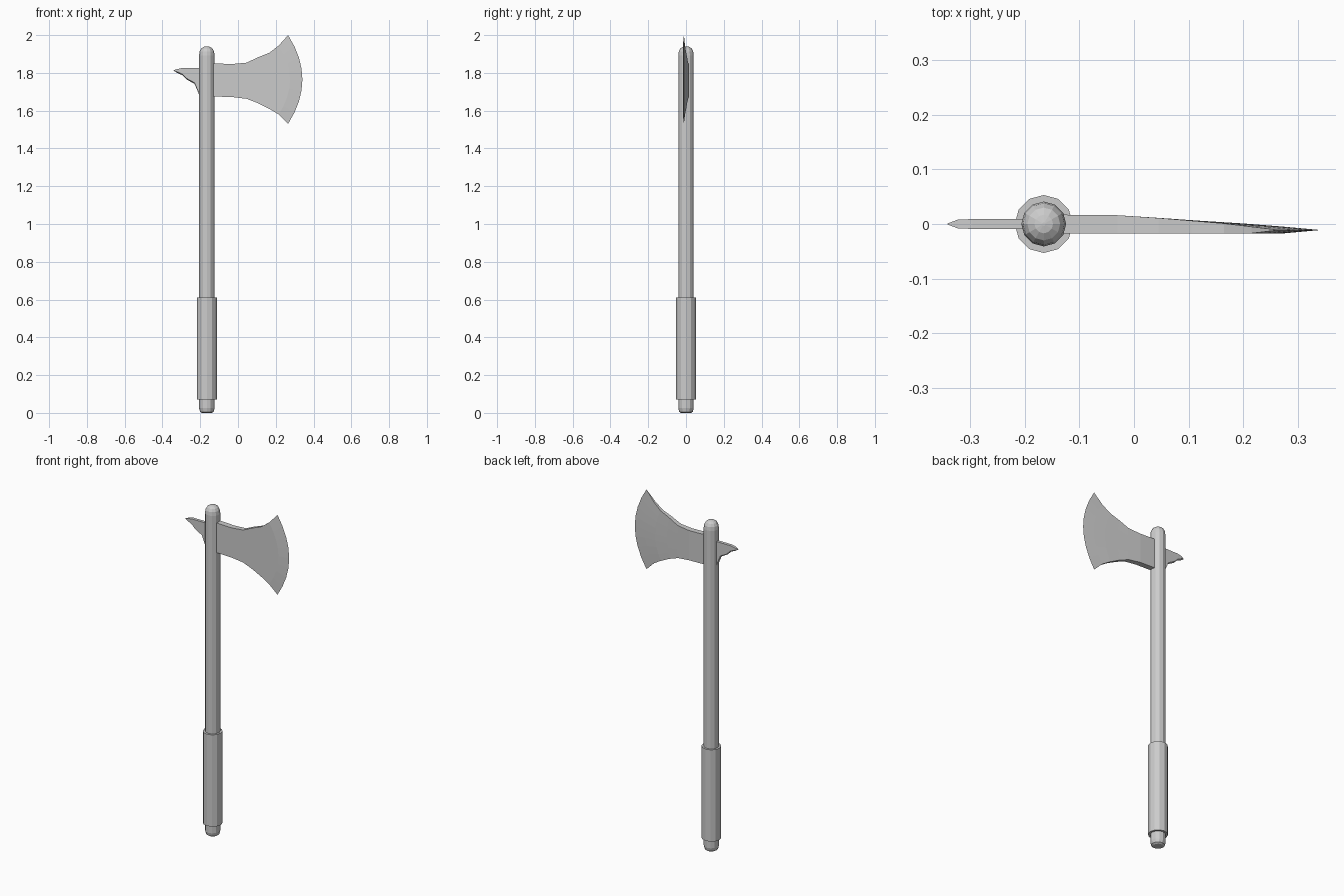
import bpy, bmesh, math

if "Cube" in bpy.data.objects:
    bpy.data.objects.remove(bpy.data.objects["Cube"])

SHAFT_X = -0.165


def finish(name, bm):
    bmesh.ops.remove_doubles(bm, verts=bm.verts, dist=1e-5)
    bmesh.ops.recalc_face_normals(bm, faces=bm.faces)
    mesh = bpy.data.meshes.new(name)
    bm.to_mesh(mesh)
    bm.free()
    ob = bpy.data.objects.new(name, mesh)
    bpy.context.collection.objects.link(ob)
    return ob


def loft(name, rings):
    """Skin a list of closed rings of 3D points and cap both ends."""
    bm = bmesh.new()
    vs = [[bm.verts.new(p) for p in ring] for ring in rings]
    n = len(vs[0])
    for a, b in zip(vs, vs[1:]):
        for i in range(n):
            j = (i + 1) % n
            bm.faces.new((a[i], a[j], b[j], b[i]))
    bm.faces.new(vs[0])
    bm.faces.new(vs[-1])
    return finish(name, bm)


def lathe(name, profile, sides=12):
    return loft(name, [[(SHAFT_X + r * math.cos(2 * math.pi * i / sides),
                         r * math.sin(2 * math.pi * i / sides), z)
                        for i in range(sides)] for r, z in profile])


# Shaft with a domed top and a rounded butt
lathe("shaft", [(0.027, 0), (0.036, 0.006), (0.041, 0.025), (0.041, 1.893),
                (0.038, 1.914), (0.030, 1.929), (0.017, 1.938), (0.003, 1.941)])

# Thicker grip sleeve
lathe("grip", [(0.053, 0.07), (0.053, 0.61)])

# Blade: columns of (x, bulge, bottom z, top z, front y, back y), flaring to the edge
columns = [(-0.130, 0, 1.675, 1.850, -0.017, 0.017),
           (-0.030, 0, 1.672, 1.847, -0.017, 0.016),
           (0.045, 0.003, 1.663, 1.854, -0.017, 0.011),
           (0.105, 0.015, 1.640, 1.882, -0.017, 0.006),
           (0.165, 0.035, 1.610, 1.906, -0.017, 0.001),
           (0.215, 0.060, 1.580, 1.944, -0.017, -0.005),
           (0.265, 0.076, 1.530, 2.000, -0.011, -0.011)]
STEPS = 8
rings = []
for x, bulge, z0, z1, yf, yb in columns:
    line = [(x + bulge * (1 - (2 * k / STEPS - 1) ** 2), z0 + (z1 - z0) * k / STEPS)
            for k in range(STEPS + 1)]
    rings.append([(px, yf, pz) for px, pz in line] +
                 [(px, yb, pz) for px, pz in reversed(line)])

bm = bmesh.new()
grid = [[bm.verts.new(p) for p in ring] for ring in rings]
for a, b in zip(grid, grid[1:]):
    for i in range(len(a)):
        j = (i + 1) % len(a)
        bm.faces.new((a[i], a[j], b[j], b[i]))
bm.faces.new(grid[0])
finish("blade", bm)

# Rear spike: flat tapering hook, columns of (x, bottom z, top z, half thickness)
spike = [(-0.200, 1.665, 1.826, 0.009), (-0.212, 1.700, 1.826, 0.009),
         (-0.230, 1.742, 1.826, 0.009), (-0.272, 1.765, 1.826, 0.009),
         (-0.295, 1.788, 1.826, 0.009), (-0.322, 1.800, 1.820, 0.008),
         (-0.341, 1.812, 1.814, 0.001)]
loft("spike", [[(x, -h, z0 + 0.006 * (z1 - z0 > 0.01)), (x, 0, z0),
                (x, h, z0 + 0.006 * (z1 - z0 > 0.01)), (x, h, z1), (x, -h, z1)]
               for x, z0, z1, h in spike])
